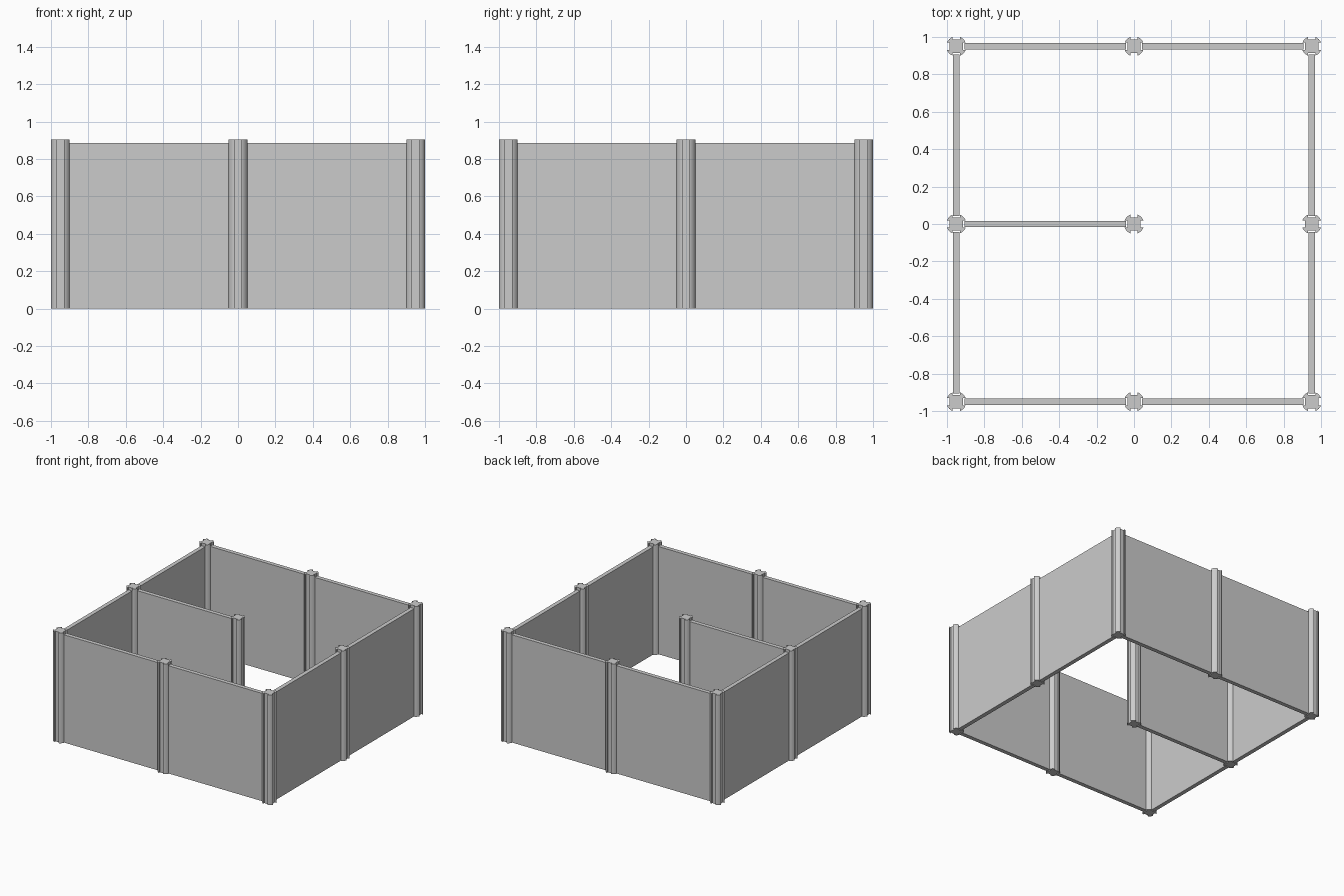
import bpy, bmesh, math

if "Cube" in bpy.data.objects:
    bpy.data.objects.remove(bpy.data.objects["Cube"])

POST_H, PANEL_H = 0.905, 0.885
P = 0.95            # post grid spacing
R = 0.0535          # post radius
SLOT, FLOOR = 0.02, 0.036   # slot half width, slot floor distance from axis


def slotted_profile():
    # Round section with a groove on each of its four sides
    a0 = math.asin(SLOT / R)
    pts = []
    for q in range(4):
        base = q * math.pi / 2
        c, s = math.cos(base), math.sin(base)
        quarter = [(FLOOR, -SLOT), (FLOOR, SLOT)]
        for i in range(7):
            a = a0 + (math.pi / 2 - 2 * a0) * i / 6
            quarter.append((R * math.cos(a), R * math.sin(a)))
        pts += [(x * c - y * s, x * s + y * c) for x, y in quarter]
    return pts


def prism(name, pts, height):
    bm = bmesh.new()
    face = bm.faces.new([bm.verts.new((x, y, 0)) for x, y in pts])
    top = bmesh.ops.extrude_face_region(bm, geom=[face])["geom"]
    bmesh.ops.translate(bm, vec=(0, 0, height),
                        verts=[v for v in top if isinstance(v, bmesh.types.BMVert)])
    bmesh.ops.recalc_face_normals(bm, faces=bm.faces[:])
    mesh = bpy.data.meshes.new(name)
    bm.to_mesh(mesh)
    bm.free()
    return mesh


def place(name, mesh, x, y, turn=0.0):
    ob = bpy.data.objects.new(name, mesh)
    ob.location = (x, y, 0)
    ob.rotation_euler.z = turn
    bpy.context.collection.objects.link(ob)


# Posts: every grid point of a 3 x 3 layout
post = prism("post", slotted_profile(), POST_H)
for x in (-P, 0, P):
    for y in (-P, 0, P):
        place("post", post, x, y)

# Panels: outer ring plus one inner divider
L, T = P / 2 - 0.043, 0.017
panel = prism("panel", [(-L, -T), (L, -T), (L, T), (-L, T)], PANEL_H)
for side in (-P, P):
    for mid in (-P / 2, P / 2):
        place("wall_panel", panel, mid, side)
        place("wall_panel", panel, side, mid, math.pi / 2)
place("divider_panel", panel, -P / 2, 0)
